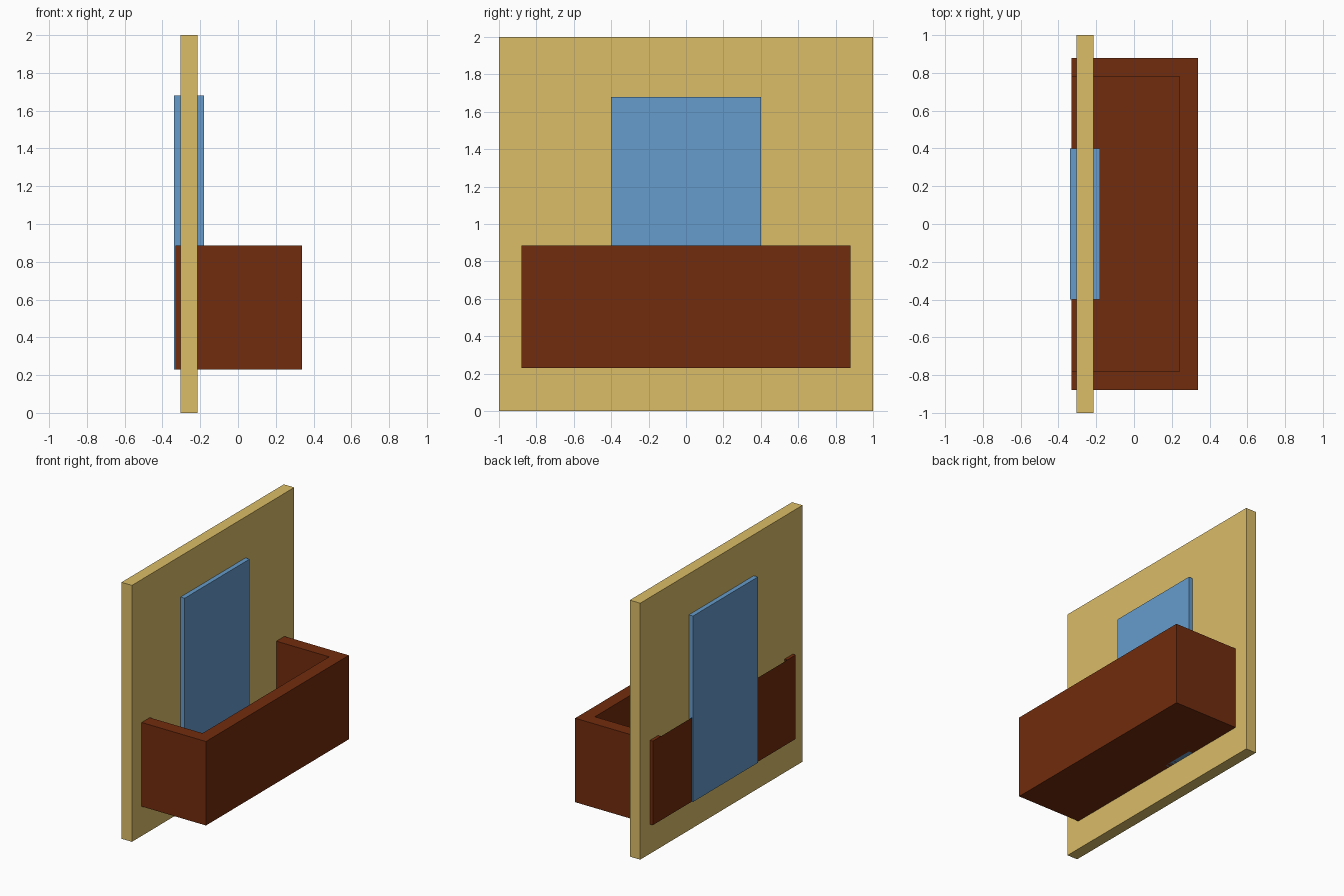
import bpy
import bmesh

if "Cube" in bpy.data.objects:
    bpy.data.objects.remove(bpy.data.objects["Cube"])


def material(name, color):
    mat = bpy.data.materials.new(name)
    mat.diffuse_color = (*color, 1.0)
    mat.use_nodes = True
    mat.node_tree.nodes["Principled BSDF"].inputs["Base Color"].default_value = mat.diffuse_color
    return mat


def add_object(name, bm, mat):
    bmesh.ops.recalc_face_normals(bm, faces=bm.faces[:])
    mesh = bpy.data.meshes.new(name)
    bm.to_mesh(mesh)
    bm.free()
    mesh.materials.append(mat)
    obj = bpy.data.objects.new(name, mesh)
    bpy.context.collection.objects.link(obj)
    return obj


def box(name, x, y, z, mat):
    bm = bmesh.new()
    bmesh.ops.create_cube(bm, size=1.0)
    for v in bm.verts:
        v.co = [lo + (c + 0.5) * (hi - lo) for c, (lo, hi) in zip(v.co, (x, y, z))]
    return add_object(name, bm, mat)


tan = material("tan_plaster", (0.708, 0.509, 0.138))
blue = material("blue_door", (0.133, 0.328, 0.597))
brown = material("brown_wood", (0.168, 0.025, 0.0044))

# Wall panel and the door that passes through it
box("wall", (-0.305, -0.215), (-1.0, 1.0), (0.0, 2.0), tan)
box("balcony_door", (-0.34, -0.18), (-0.4, 0.4), (0.23, 1.68), blue)

# Balcony: U-shaped parapet around a sunken floor, closed at the back by a thin face
BACK, FRONT, HALF, BOTTOM, TOP = -0.33, 0.34, 0.88, 0.23, 0.885
THICK, FLOOR = 0.1, 0.33
bm = bmesh.new()


def ring(front, half, z):
    """Corners in order: back right, front right, front left, back left."""
    points = ((BACK, -half), (front, -half), (front, half), (BACK, half))
    return [bm.verts.new((x, y, z)) for x, y in points]


base = ring(FRONT, HALF, BOTTOM)
rim_out = ring(FRONT, HALF, TOP)
rim_in = ring(FRONT - THICK, HALF - THICK, TOP)
floor = ring(FRONT - THICK, HALF - THICK, FLOOR)

bm.faces.new(base)
bm.faces.new(floor)
for lower, upper in ((base, rim_out), (rim_out, rim_in), (rim_in, floor)):
    for i in range(3):
        bm.faces.new((lower[i], lower[i + 1], upper[i + 1], upper[i]))
bm.faces.new((base[3], base[0], rim_out[0], rim_in[0], rim_in[3], rim_out[3]))
add_object("balcony", bm, brown)
